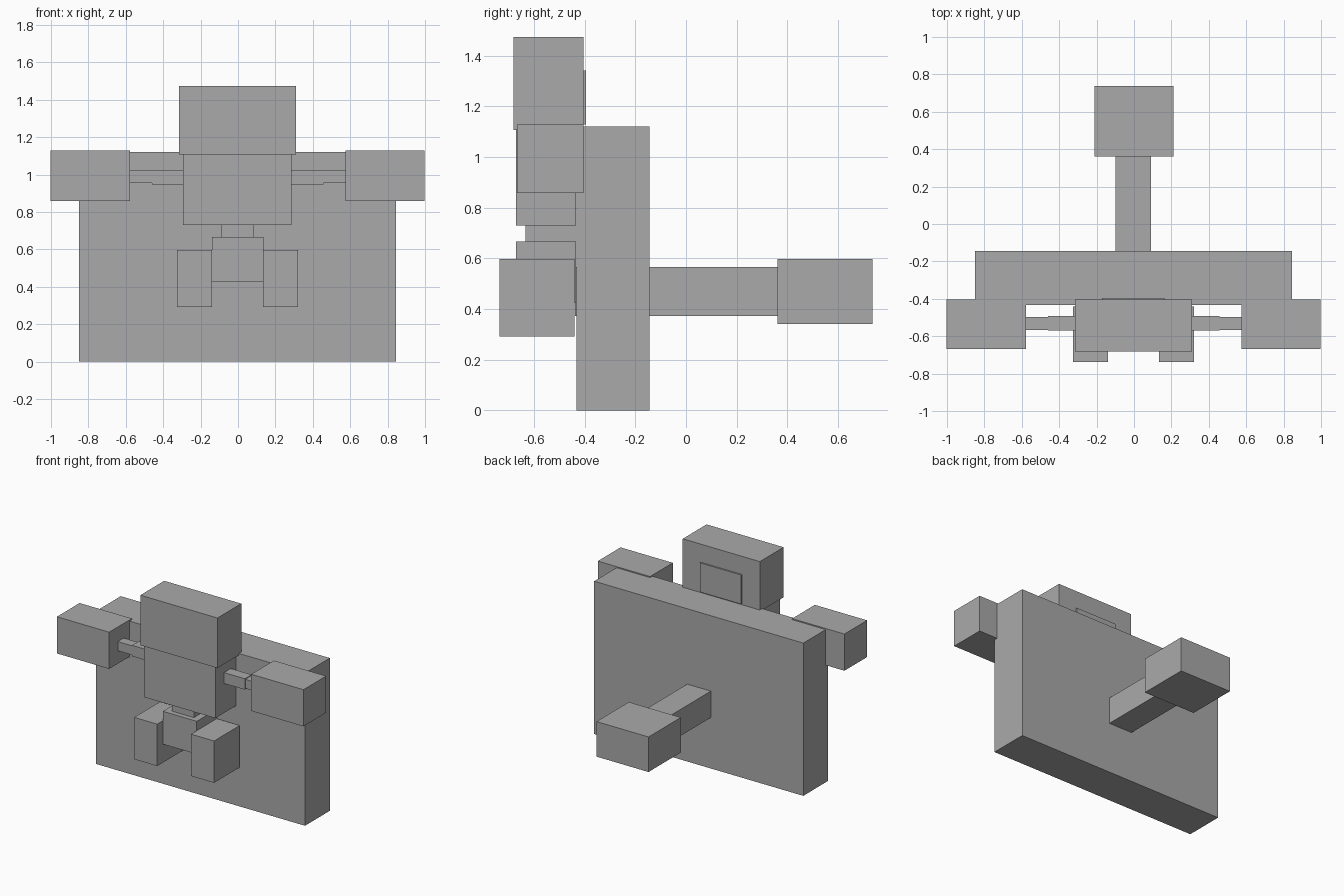
import bpy
import bmesh
from mathutils import Matrix, Vector

if "Cube" in bpy.data.objects:
    bpy.data.objects.remove(bpy.data.objects["Cube"])

grey = bpy.data.materials.new("plain grey")
grey.diffuse_color = (0.4, 0.4, 0.4, 1)
grey.use_nodes = True
grey.node_tree.nodes["Principled BSDF"].inputs["Base Color"].default_value = grey.diffuse_color


def box(name, x, y, z):
    """Box spanning the given (low, high) range on each axis."""
    size = [b - a for a, b in (x, y, z)]
    centre = Vector([(a + b) / 2 for a, b in (x, y, z)])
    bm = bmesh.new()
    bmesh.ops.create_cube(bm, size=1, matrix=Matrix.Translation(centre) @ Matrix.Diagonal((*size, 1)))
    mesh = bpy.data.meshes.new(name)
    bm.to_mesh(mesh)
    bm.free()
    mesh.materials.append(grey)
    obj = bpy.data.objects.new(name, mesh)
    bpy.context.collection.objects.link(obj)
    return obj


def pair(name, x, y, z):
    """Matching boxes on the left and right sides."""
    box("right_" + name, x, y, z)
    box("left_" + name, (-x[1] - 0.004, -x[0] - 0.004), y, z)


# Backing board with rear post and handle block
box("board", (-0.85, 0.846), (-0.432, -0.145), (0, 1.12))
box("rear_post", (-0.10, 0.092), (-0.438, 0.365), (0.373, 0.567))
box("rear_block", (-0.212, 0.21), (0.362, 0.737), (0.341, 0.598))

# Figure: head, torso, waist and hips
box("head", (-0.315, 0.31), (-0.681, -0.405), (1.108, 1.475))
box("head_back_plate", (-0.17, 0.163), (-0.41, -0.395), (1.128, 1.342))
box("torso", (-0.294, 0.286), (-0.671, -0.434), (0.73, 1.112))
box("waist", (-0.092, 0.086), (-0.634, -0.436), (0.66, 0.735))
box("hips", (-0.14, 0.135), (-0.671, -0.434), (0.426, 0.667))

# Legs, arms and hands
pair("leg", (0.135, 0.322), (-0.737, -0.44), (0.291, 0.598))
pair("upper_arm", (0.28, 0.456), (-0.57, -0.492), (0.946, 1.026))
pair("forearm", (0.45, 0.58), (-0.567, -0.498), (0.954, 1.021))
pair("hand", (0.574, 0.998), (-0.667, -0.404), (0.859, 1.128))
